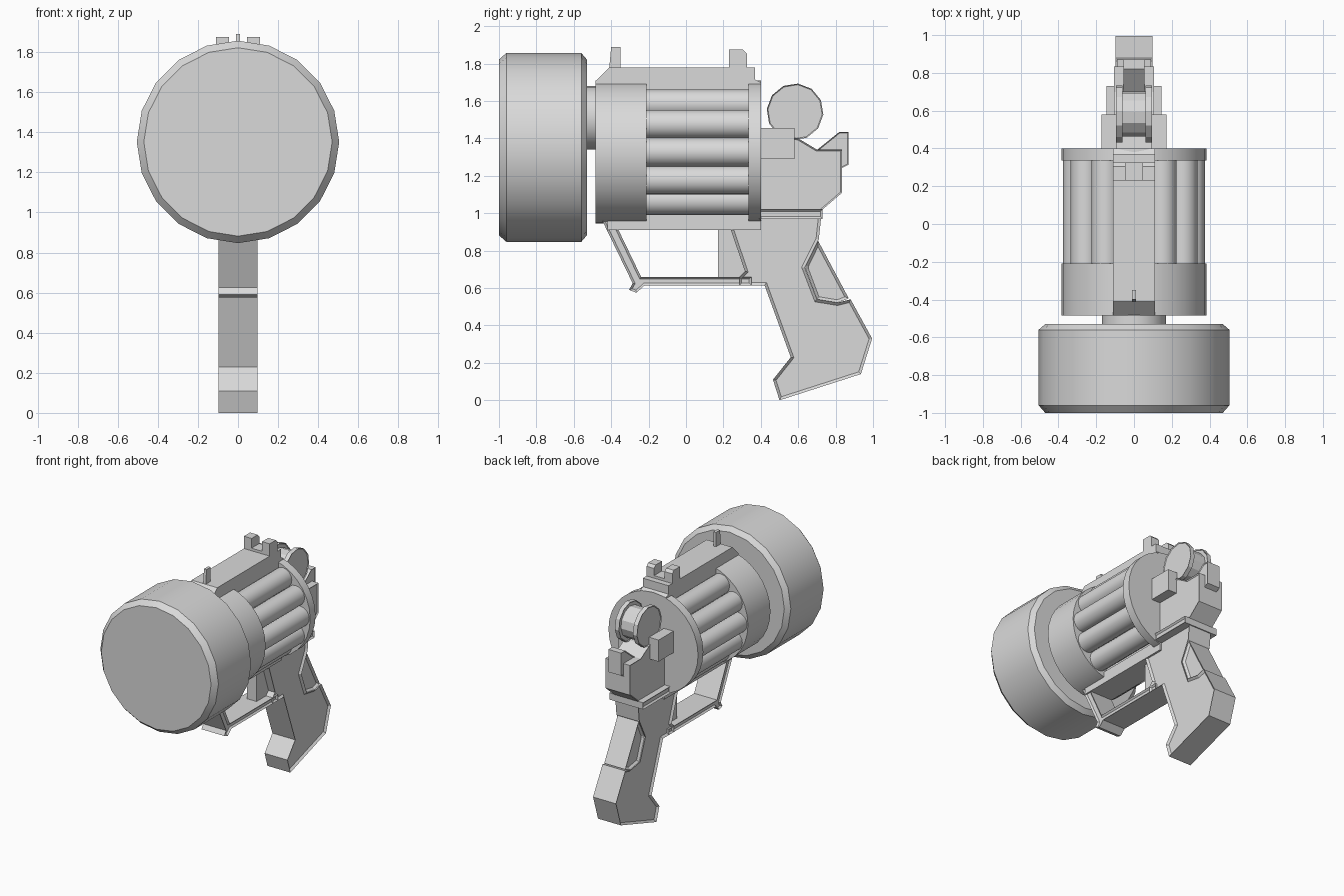
import bpy, bmesh, math
from mathutils import Matrix

if "Cube" in bpy.data.objects:
    bpy.data.objects.remove(bpy.data.objects["Cube"])

gray = bpy.data.materials.new("light gray")
gray.diffuse_color = (0.7, 0.7, 0.7, 1)
gray.use_nodes = True
gray.node_tree.nodes["Principled BSDF"].inputs["Base Color"].default_value = gray.diffuse_color


def finish(name, bm, smooth=False):
    bmesh.ops.recalc_face_normals(bm, faces=bm.faces)
    mesh = bpy.data.meshes.new(name)
    bm.to_mesh(mesh)
    bm.free()
    mesh.materials.append(gray)
    ob = bpy.data.objects.new(name, mesh)
    bpy.context.collection.objects.link(ob)
    if smooth:
        bpy.ops.object.select_all(action='DESELECT')
        ob.select_set(True)
        bpy.context.view_layer.objects.active = ob
        bpy.ops.object.shade_smooth_by_angle(angle=math.radians(32))
    return ob


def prism(name, profile, x0, x1, chamfer=0.0):
    """Extrude a (y, z) outline from x0 to x1, chamfering the side rims."""
    bm = bmesh.new()
    a = [bm.verts.new((x0, y, z)) for y, z in profile]
    b = [bm.verts.new((x1, y, z)) for y, z in profile]
    caps = [bm.faces.new(a), bm.faces.new(b)]
    n = len(a)
    for i in range(n):
        j = (i + 1) % n
        bm.faces.new((a[i], a[j], b[j], b[i]))
    bmesh.ops.recalc_face_normals(bm, faces=bm.faces)
    if chamfer:
        bmesh.ops.inset_individual(bm, faces=caps, thickness=chamfer,
                                   depth=-chamfer, use_even_offset=True)
    return finish(name, bm)


def box(name, x0, x1, y0, y1, z0, z1, chamfer=0.0):
    return prism(name, [(y0, z0), (y1, z0), (y1, z1), (y0, z1)], x0, x1, chamfer)


def lathe(name, profile, sides, z, x=0.0):
    """Solid of revolution about a front-to-back axis; profile is (y, radius)."""
    bm = bmesh.new()
    rings = []
    for y, r in profile:
        rings.append([bm.verts.new((x + r * math.sin(math.tau * i / sides), y,
                                    z + r * math.cos(math.tau * i / sides)))
                      for i in range(sides)])
    for p, q in zip(rings, rings[1:]):
        for i in range(sides):
            j = (i + 1) % sides
            bm.faces.new((p[i], p[j], q[j], q[i]))
    bm.faces.new(rings[0])
    bm.faces.new(rings[-1])
    return finish(name, bm, True)


# Muzzle drum and its neck
lathe("muzzle_drum", [(-1, 0.47), (-0.96, 0.505), (-0.56, 0.505), (-0.53, 0.47)], 20, 1.352)
lathe("neck", [(-0.55, 0.17), (-0.46, 0.17)], 20, 1.51)

# Cylinder housing: front ring, rear plate, core and tubes
AXIS = 1.327
lathe("front_ring", [(-0.485, 0.383), (-0.21, 0.383)], 32, AXIS)
lathe("rear_plate", [(0.335, 0.383), (0.4, 0.383)], 32, AXIS)
lathe("core", [(-0.25, 0.27), (0.36, 0.27)], 24, AXIS)
for k in range(12):
    t = math.tau * k / 12
    lathe(f"tube_{k + 1}", [(-0.23, 0.077), (0.35, 0.077)], 16,
          AXIS + 0.298 * math.cos(t), 0.298 * math.sin(t))

# Top rail with sights
prism("top_rail", [(-0.485, 1.62), (-0.485, 1.705), (-0.41, 1.78), (0.37, 1.78),
                   (0.37, 1.715), (0.4, 1.70), (0.4, 1.62)], -0.11, 0.11)
prism("front_sight", [(-0.41, 1.76), (-0.41, 1.78), (-0.40, 1.89), (-0.35, 1.89),
                      (-0.35, 1.76)], -0.011, 0.011)
box("rear_sight_base", -0.11, 0.11, 0.23, 0.325, 1.76, 1.80)
for side, s in (("left", -1), ("right", 1)):
    prism(f"rear_sight_{side}", [(0.23, 1.77), (0.23, 1.875), (0.305, 1.875),
                                 (0.325, 1.855), (0.325, 1.77)], s * 0.045, s * 0.11)

# Rear receiver, hammer, collar and side blocks
prism("receiver", [(0.39, 1.0), (0.73, 1.0), (0.73, 1.02), (0.835, 1.11), (0.835, 1.34),
                   (0.70, 1.34), (0.60, 1.40), (0.39, 1.42)], -0.105, 0.105, 0.008)
prism("hammer", [(0.69, 1.33), (0.82, 1.435), (0.87, 1.435), (0.87, 1.26),
                 (0.83, 1.24), (0.75, 1.24)], -0.055, 0.055, 0.006)
box("collar", -0.145, 0.145, 0.39, 0.73, 0.97, 1.022, 0.012)
for side, s in (("left", -1), ("right", 1)):
    box(f"side_block_{side}", s * 0.09, s * 0.172, 0.39, 0.58, 1.29, 1.457)

# Spool wheel: two discs on a thinner drum


def wheel(name, r, x0, x1, chamfer=0.0):
    pts = [(0.583 + r * math.sin(math.tau * i / 12 + 0.1),
            1.542 + r * math.cos(math.tau * i / 12 + 0.1)) for i in range(12)]
    return prism(name, pts, x0, x1, chamfer)


wheel("spool_core", 0.12, -0.065, 0.065)
wheel("spool_disc_left", 0.152, -0.095, -0.06, 0.006)
wheel("spool_disc_right", 0.152, 0.06, 0.095, 0.006)

# Lower frame: guard, trigger and grip
W = 0.098
box("frame_top", -W, W, -0.42, 0.4, 0.91, 1.0)
prism("trigger_guard", [(-0.46, 0.99), (-0.44, 0.945), (-0.285, 0.625), (-0.305, 0.59),
                        (-0.265, 0.575), (-0.22, 0.615), (0.35, 0.615), (0.35, 0.66),
                        (-0.24, 0.66), (-0.385, 0.96), (-0.385, 0.99)], -W, W, 0.012)
box("trigger", -0.04, 0.04, 0.17, 0.33, 0.64, 0.93)
prism("grip", [(0.24, 0.91), (0.315, 0.69), (0.285, 0.66), (0.285, 0.615), (0.42, 0.615),
               (0.56, 0.23), (0.465, 0.11), (0.50, 0.0), (0.935, 0.14), (0.995, 0.33),
               (0.88, 0.54), (0.81, 0.522), (0.70, 0.54), (0.635, 0.71), (0.71, 0.86),
               (0.725, 1.0), (0.24, 1.0)], -W, W, 0.015)
prism("grip_back_panel", [(0.705, 0.855), (0.64, 0.72), (0.64, 0.70), (0.70, 0.54),
                          (0.81, 0.522), (0.87, 0.545)], -0.09, 0.09, 0.015)
